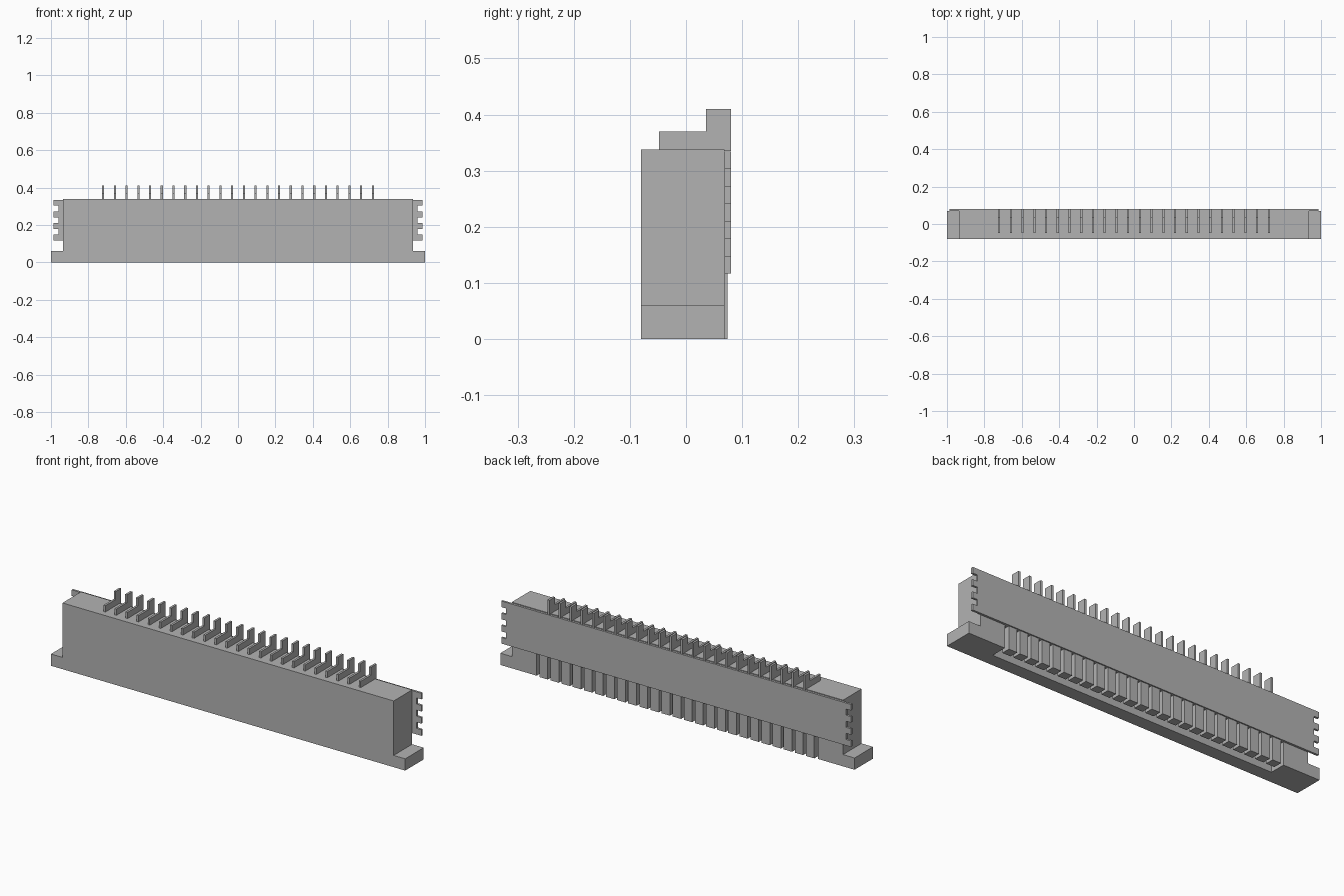
import bpy
import bmesh
from mathutils import Vector

cube = bpy.data.objects.get("Cube")
if cube:
    bpy.data.objects.remove(cube, do_unlink=True)

# Mid-grey plastic shared by every part
GREY = (0.45, 0.45, 0.45, 1)
grey = bpy.data.materials.new("grey_plastic")
grey.use_nodes = True
grey.diffuse_color = GREY
grey.node_tree.nodes["Principled BSDF"].inputs["Base Color"].default_value = GREY


def prism(name, outline, place, start, end, count=1, pitch=0.0):
    """Extrude an outline between two depths, repeated in a centred row along x."""
    bm = bmesh.new()
    for i in range(count):
        shift = Vector(((i - (count - 1) / 2) * pitch, 0, 0))
        face = bm.faces.new([bm.verts.new(place(a, b, start) + shift) for a, b in outline])
        extruded = bmesh.ops.extrude_face_region(bm, geom=[face])["geom"]
        move = place(0, 0, end) - place(0, 0, start)
        bmesh.ops.translate(bm, vec=move, verts=[g for g in extruded if isinstance(g, bmesh.types.BMVert)])
    bmesh.ops.recalc_face_normals(bm, faces=bm.faces)
    mesh = bpy.data.meshes.new(name)
    bm.to_mesh(mesh)
    bm.free()
    mesh.materials.append(grey)
    obj = bpy.data.objects.new(name, mesh)
    bpy.context.collection.objects.link(obj)
    return obj


def from_front(a, b, depth):
    return Vector((a, depth, b))


def from_side(a, b, depth):
    return Vector((depth, a, b))


def mirrored(half):
    """Close a right-hand half outline with its reflection."""
    return half + [(-x, z) for x, z in reversed(half)]


def rect(a0, a1, b0, b1):
    return [(a0, b0), (a1, b0), (a1, b1), (a0, b1)]


PITCH = 0.0627
BACK = 0.069
TOP = 0.338
SLOT_TOP = 0.117

# Housing with a foot flange at each end
housing = prism("housing", mirrored([(1, 0), (1, 0.06), (0.935, 0.06), (0.935, TOP)]),
                from_front, -0.08, BACK)

# Slot along the lower back edge, open below and behind
cutter = prism("slot_cutter", rect(-0.013, 0.2, -0.1, SLOT_TOP), from_side, -0.795, 0.795)
cutter.hide_render = True
cut = housing.modifiers.new("slot", "BOOLEAN")
cut.operation = "DIFFERENCE"
cut.solver = "EXACT"
cut.object = cutter
bpy.context.view_layer.objects.active = housing
bpy.ops.object.modifier_apply(modifier=cut.name)
bpy.data.objects.remove(cutter, do_unlink=True)

# Back plate with four teeth on each end
step = 0.031
edge = []
for i in range(4):
    z = SLOT_TOP + 2 * i * step
    edge += [(0.96, z), (0.987, z), (0.987, z + step), (0.96, z + step)]
prism("back_plate", mirrored(edge[1:-1]), from_front, BACK, 0.08)

# Separators inside the slot
prism("slot_ribs", rect(0.03, 0.074, 0, SLOT_TOP), from_side, -0.0235, 0.0235, 25, PITCH)

# Stepped contact pins on the top, seated against the back plate
pin = [(-0.048, 0.335), (0.08, 0.335), (0.08, 0.41), (0.036, 0.41), (0.036, 0.37), (-0.048, 0.37)]
prism("contact_pins", pin, from_side, -0.0055, 0.0055, 24, PITCH)
